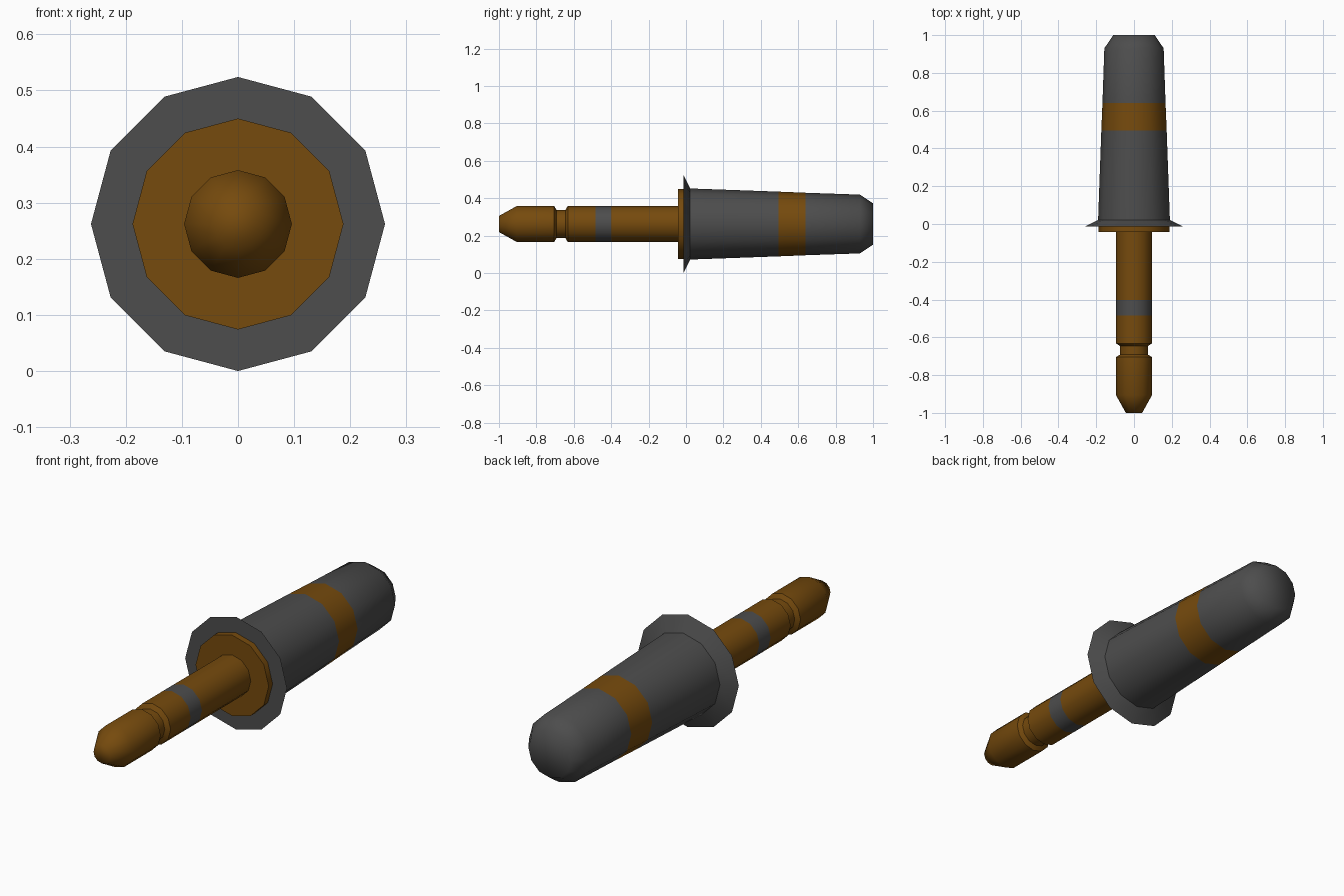
import bpy, bmesh, math

if "Cube" in bpy.data.objects:
    bpy.data.objects.remove(bpy.data.objects["Cube"])

SIDES = 12
AXIS_Z = 0.262


def material(name, color):
    m = bpy.data.materials.new(name)
    m.diffuse_color = (*color, 1)
    m.use_nodes = True
    m.node_tree.nodes["Principled BSDF"].inputs["Base Color"].default_value = m.diffuse_color
    return m


BRASS = material("brass", (0.18, 0.069, 0.004))
DARK = material("dark_grey", (0.074, 0.074, 0.074))


def lathe(name, profile, mats, cap_start=False, cap_end=False, angle=40):
    """Revolve (y, radius) points about the y axis; mats gives one material per span."""
    bm = bmesh.new()
    rings = []
    for y, r in profile:
        rings.append([bm.verts.new((r * math.sin(2 * math.pi * i / SIDES), y,
                                    r * math.cos(2 * math.pi * i / SIDES)))
                      for i in range(SIDES)])
    slots = list(dict.fromkeys(mats))
    for k, (a, b) in enumerate(zip(rings, rings[1:])):
        for i in range(SIDES):
            j = (i + 1) % SIDES
            f = bm.faces.new((a[i], b[i], b[j], a[j]))
            f.material_index = slots.index(mats[min(k, len(mats) - 1)])
    if cap_start:
        bm.faces.new(rings[0]).material_index = slots.index(mats[0])
    if cap_end:
        bm.faces.new(rings[-1][::-1]).material_index = slots.index(mats[-1])
    # profiles run from front to back, so outward normals are consistent
    for f in bm.faces:
        f.normal_flip()
    bmesh.ops.recalc_face_normals(bm, faces=bm.faces)
    mesh = bpy.data.meshes.new(name)
    bm.to_mesh(mesh)
    bm.free()
    for m in slots:
        mesh.materials.append(m)
    ob = bpy.data.objects.new(name, mesh)
    ob.location.z = AXIS_Z
    bpy.context.collection.objects.link(ob)
    bpy.ops.object.select_all(action='DESELECT')
    ob.select_set(True)
    bpy.context.view_layer.objects.active = ob
    bpy.ops.object.shade_smooth_by_angle(angle=math.radians(angle))
    return ob


# Plug tip with a rounded nose
lathe("tip", [(-1.0, 0.043), (-0.905, 0.096), (-0.705, 0.096)],
      [BRASS], cap_start=True, angle=65)

# Groove behind the tip
lathe("groove", [(-0.705, 0.096), (-0.692, 0.075), (-0.645, 0.075), (-0.632, 0.096)],
      [BRASS])

# Shaft with an insulating ring
lathe("shaft", [(-0.632, 0.096), (-0.485, 0.096), (-0.402, 0.096), (-0.043, 0.096)],
      [BRASS, DARK, BRASS])

# Collar where the shaft meets the flange
lathe("collar", [(-0.043, 0.096), (-0.043, 0.188), (-0.013, 0.188)], [BRASS])

# Flared flange
lathe("flange", [(-0.014, 0.10), (-0.014, 0.262), (0.022, 0.19)], [DARK])

# Tapered grip with a coloured band and rounded end
lathe("grip", [(0.022, 0.19), (0.495, 0.173), (0.64, 0.167), (0.93, 0.157), (1.0, 0.11)],
      [DARK, BRASS, DARK, DARK], cap_end=True, angle=65)
